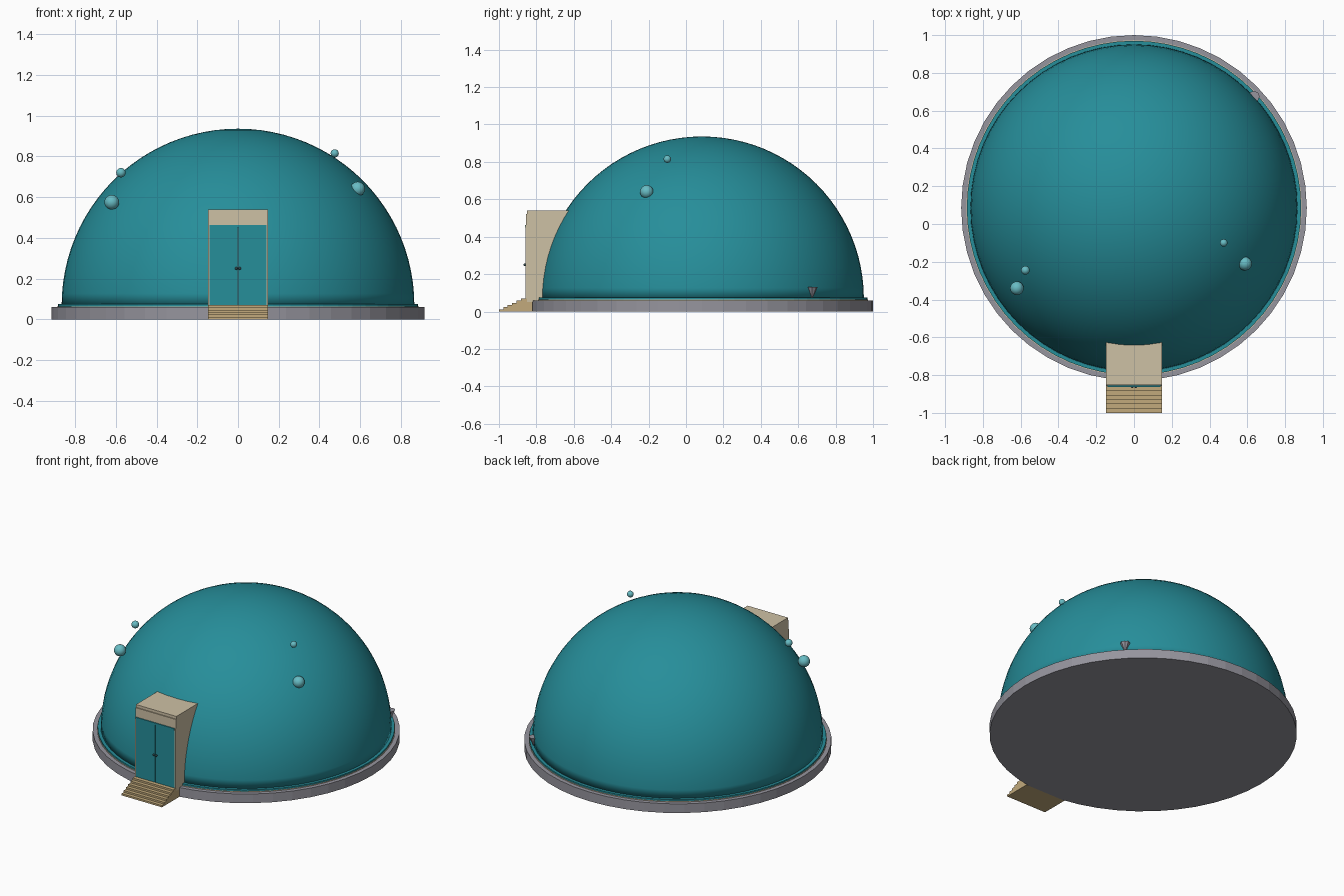
import bpy, bmesh, math
from mathutils import Vector

if "Cube" in bpy.data.objects:
    bpy.data.objects.remove(bpy.data.objects["Cube"])

CY = 0.085          # dome centre in y
BASE_R, DOME_R, DOME_Z = 0.915, 0.866, 0.07


def material(name, srgb):
    m = bpy.data.materials.new(name)
    lin = [((c / 255 + 0.055) / 1.055) ** 2.4 for c in srgb]
    m.diffuse_color = (*lin, 1)
    m.use_nodes = True
    m.node_tree.nodes["Principled BSDF"].inputs["Base Color"].default_value = m.diffuse_color
    return m


TEAL = material("teal", (38, 142, 154))
AQUA = material("pale aqua", (104, 188, 196))
CREAM = material("cream stone", (206, 193, 165))
SAND = material("sand stone", (194, 170, 124))
GREY = material("grey concrete", (150, 149, 158))
DARK = material("dark metal", (50, 75, 80))


def add(name, bm, mat, smooth=False):
    bmesh.ops.recalc_face_normals(bm, faces=bm.faces)
    me = bpy.data.meshes.new(name)
    bm.to_mesh(me)
    bm.free()
    me.materials.append(mat)
    for p in me.polygons:
        p.use_smooth = smooth
    ob = bpy.data.objects.new(name, me)
    bpy.context.collection.objects.link(ob)
    return ob


def box(name, lo, hi, mat):
    bm = bmesh.new()
    bmesh.ops.create_cube(bm, size=1)
    for v in bm.verts:
        v.co = Vector([(a + b) / 2 + c * (b - a) for a, b, c in zip(lo, hi, v.co)])
    return add(name, bm, mat)


def disc(name, r, z0, z1, mat, n):
    bm = bmesh.new()
    bmesh.ops.create_cone(bm, cap_ends=True, segments=n, radius1=r, radius2=r, depth=z1 - z0)
    bmesh.ops.translate(bm, verts=bm.verts, vec=(0, CY, (z0 + z1) / 2))
    return add(name, bm, mat)


def ball(name, pos, r, mat):
    bm = bmesh.new()
    bmesh.ops.create_uvsphere(bm, u_segments=20, v_segments=12, radius=r)
    bmesh.ops.translate(bm, verts=bm.verts, vec=pos)
    return add(name, bm, mat, True)


# Foundation and the thin rings under the dome
disc("foundation", BASE_R, 0, 0.06, GREY, 48)
disc("stone_ring", 0.888, 0.055, 0.064, CREAM, 64)
disc("dome_ring", 0.885, 0.06, 0.074, TEAL, 64)

# Dome: half of a sphere with a closed underside
bm = bmesh.new()
bmesh.ops.create_uvsphere(bm, u_segments=64, v_segments=48, radius=DOME_R)
bmesh.ops.bisect_plane(bm, geom=bm.verts[:] + bm.edges[:] + bm.faces[:], dist=1e-4,
                       plane_co=(0, 0, 0), plane_no=(0, 0, -1), clear_outer=True)
bmesh.ops.holes_fill(bm, edges=[e for e in bm.edges if e.is_boundary])
bmesh.ops.translate(bm, verts=bm.verts, vec=(0, CY, DOME_Z))
add("dome", bm, TEAL, True)

# Entrance porch running back into the dome
W = 0.147
box("porch", (-W, -0.85, 0.05), (W, -0.60, 0.54), CREAM)
box("porch_header", (-W, -0.856, 0.462), (W, -0.845, 0.522), CREAM)
for side in (-1, 1):
    xs = sorted((side * 0.14, side * W))
    box("door_jamb", (xs[0], -0.858, 0.07), (xs[1], -0.845, 0.462), CREAM)
    # Door leaves, with a narrow gap in the middle
    xs = sorted((side * 0.002, side * 0.14))
    box("door_leaf", (xs[0], -0.858, 0.07), (xs[1], -0.845, 0.45), TEAL)
    ball("door_knob", (side * 0.009, -0.862, 0.25), 0.007, DARK)
box("door_gap", (-0.002, -0.853, 0.07), (0.002, -0.845, 0.45), DARK)
box("door_top_rail", (-0.14, -0.862, 0.45), (0.14, -0.845, 0.462), TEAL)

# Front steps as one stepped side profile
N, Y0, Y1, H = 6, -1.0, -0.86, 0.07
profile = [(Y0, 0)]
for i in range(N):
    y, z = Y0 + (Y1 - Y0) * i / N, H * (i + 1) / N
    profile += [(y, z), (y + (Y1 - Y0) / N, z)]
profile += [(-0.82, H), (-0.82, 0)]
bm = bmesh.new()
face = bm.faces.new([bm.verts.new((-W, y, z)) for y, z in profile])
ext = bmesh.ops.extrude_face_region(bm, geom=[face])
bmesh.ops.translate(bm, vec=(2 * W, 0, 0),
                    verts=[g for g in ext["geom"] if isinstance(g, bmesh.types.BMVert)])
add("front_steps", bm, SAND)

# Round lamps resting around the dome
for pos, r in (((-0.62, -0.34, 0.575), 0.036), ((-0.575, -0.245, 0.72), 0.023),
               ((0.475, -0.10, 0.815), 0.02), ((0.588, -0.21, 0.64), 0.036)):
    ball("lamp", pos, r, AQUA)

# Small downward spike at the back right edge
bm = bmesh.new()
bmesh.ops.create_cone(bm, cap_ends=True, segments=8, radius1=0.002, radius2=0.03, depth=0.06)
bmesh.ops.translate(bm, verts=bm.verts, vec=(0.635, 0.675, 0.102))
add("edge_spike", bm, GREY)
